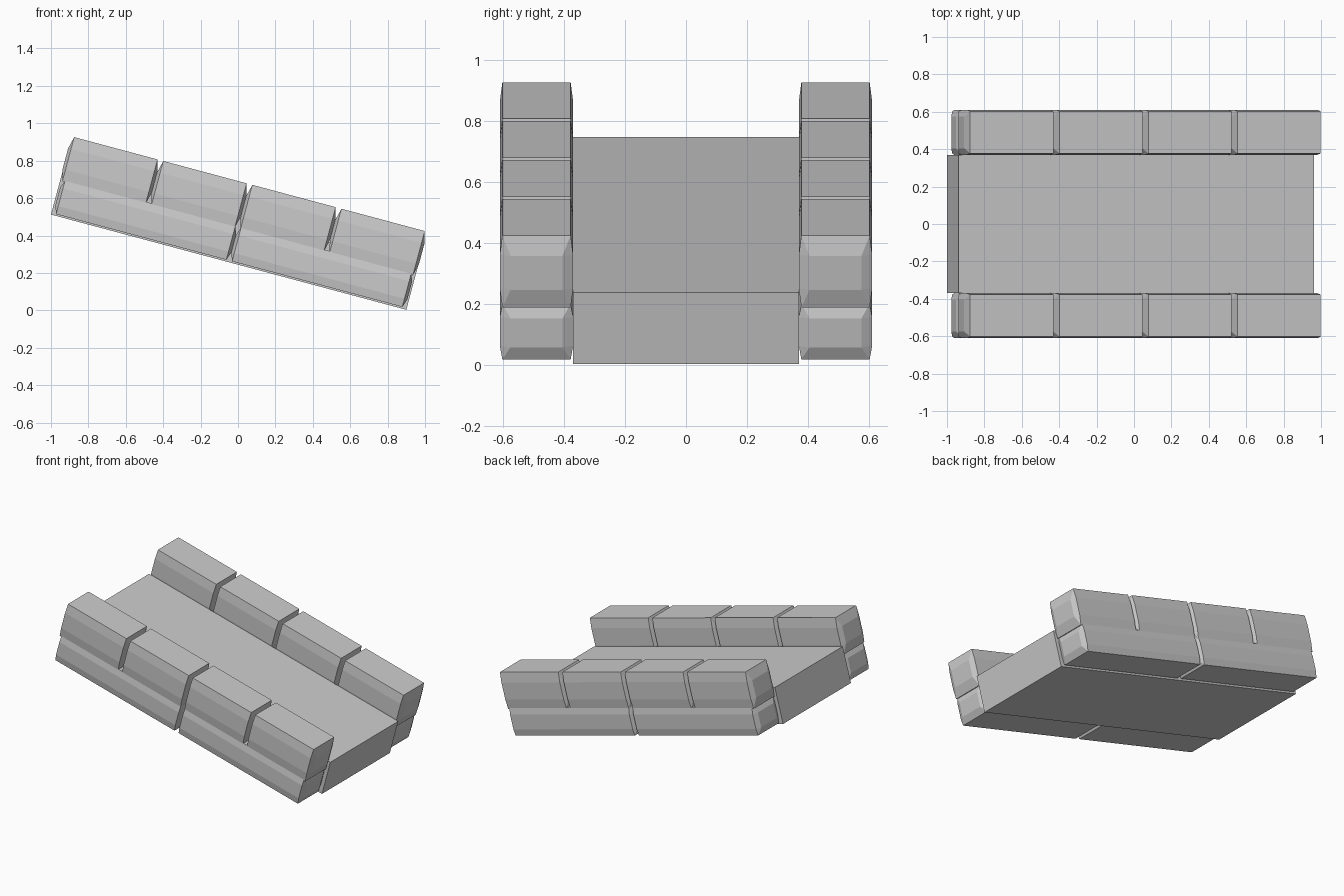
import bpy, bmesh
from math import radians
from mathutils import Matrix

if "Cube" in bpy.data.objects:
    bpy.data.objects.remove(bpy.data.objects["Cube"])

# Everything is modelled flat (u along slope, y, v up), then tilted 15 degrees
TILT = Matrix.Translation((-1, 0, 0.512)) @ Matrix.Rotation(radians(15), 4, 'Y')
SIGNS = [(a, b, c) for a in (-1, 1) for b in (-1, 1) for c in (-1, 1)]


def hull_object(name, boxes, centre):
    """Convex hull of concentric boxes given as half sizes."""
    bm = bmesh.new()
    for hx, hy, hz in boxes:
        for a, b, c in SIGNS:
            bm.verts.new((centre[0] + a * hx, centre[1] + b * hy, centre[2] + c * hz))
    res = bmesh.ops.convex_hull(bm, input=bm.verts[:])
    junk = [v for v in res["geom_interior"] if isinstance(v, bmesh.types.BMVert)]
    if junk:
        bmesh.ops.delete(bm, geom=junk, context='VERTS')
    bmesh.ops.dissolve_limit(bm, angle_limit=radians(0.5), verts=bm.verts[:], edges=bm.edges[:])
    bmesh.ops.recalc_face_normals(bm, faces=bm.faces[:])
    bm.transform(TILT)
    me = bpy.data.meshes.new(name)
    bm.to_mesh(me)
    bm.free()
    ob = bpy.data.objects.new(name, me)
    bpy.context.collection.objects.link(ob)
    return ob


def brick(name, u0, u1, y, v0, v1, dv):
    """Stone block with shallow chamfers on every edge."""
    l, w, h = (u1 - u0) / 2, 0.12, (v1 - v0) / 2
    boxes = [(l, w - 0.035, h - dv),
             (l - 0.016, w, h - dv),
             (l - 0.016, w - 0.008, h)]
    return hull_object(name, boxes, ((u0 + u1) / 2, y, (v0 + v1) / 2))


# Sloping roadway slab
hull_object("ramp_slab", [(0.9835, 0.37, 0.1215)], (0.9835, 0, 0.1215))

# Side walls: two long stones below, four short stones above
for side, y in (("front", -0.49), ("back", 0.49)):
    for i in range(2):
        u = 0.01 + i * 0.974
        brick(f"{side}_lower_stone_{i + 1}", u, u + 0.974, y, 0.009, 0.197, 0.045)
    for i in range(4):
        u = -0.003 + i * 0.493
        brick(f"{side}_upper_stone_{i + 1}", u, u + 0.493, y, 0.187, 0.432, 0.065)
